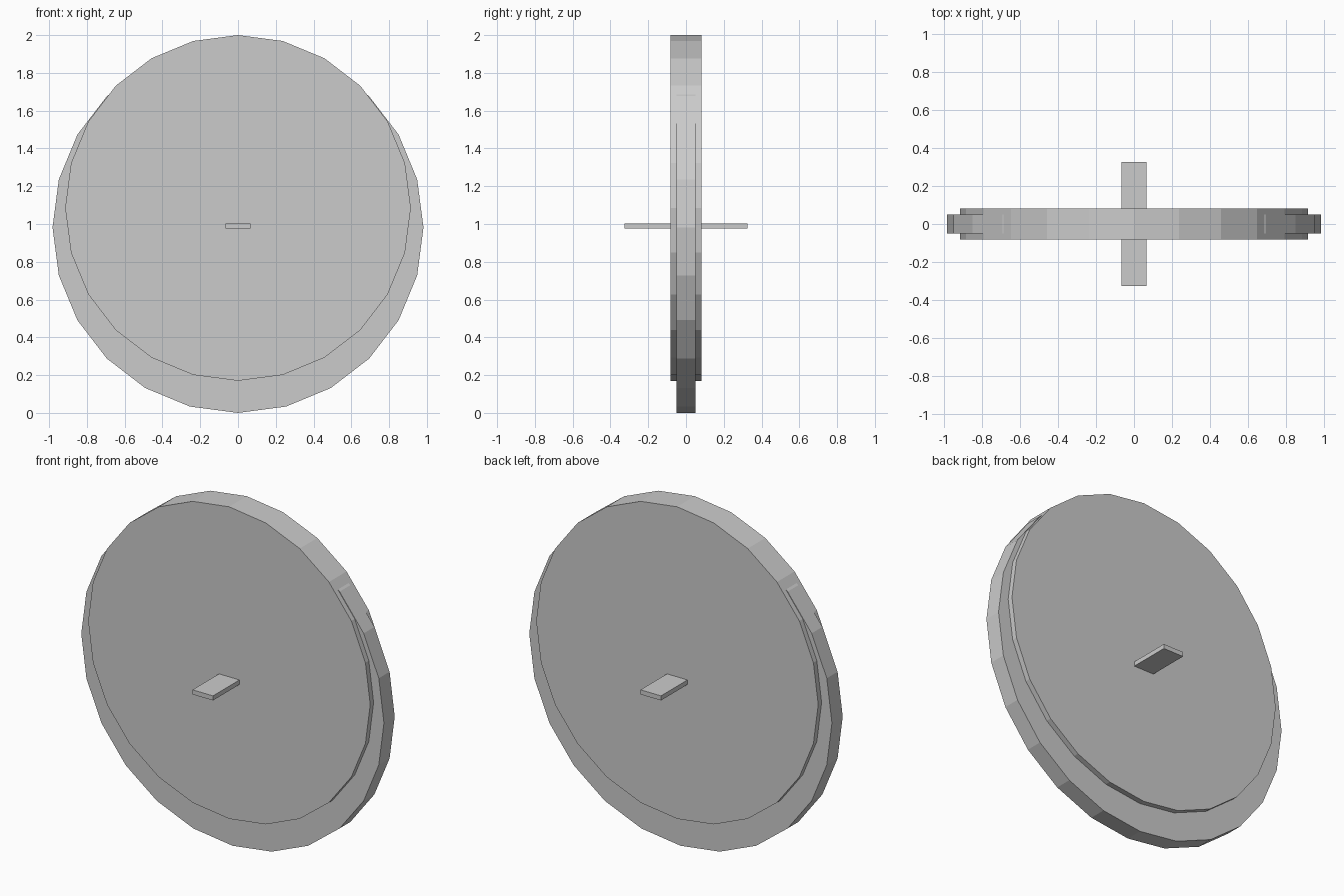
import bpy
from math import radians

if "Cube" in bpy.data.objects:
    bpy.data.objects.remove(bpy.data.objects["Cube"])


def disc(name, radius, thickness, z):
    """Flat 24-sided disc facing front and back."""
    bpy.ops.mesh.primitive_cylinder_add(
        vertices=24, radius=radius, depth=thickness,
        location=(0, 0, z), rotation=(radians(90), 0, 0))
    bpy.context.object.name = name


def box(name, size, z):
    """Box centred on the vertical axis."""
    bpy.ops.mesh.primitive_cube_add(size=1, location=(0, 0, z))
    obj = bpy.context.object
    obj.name = name
    obj.scale = size


# Larger, thinner disc sitting low
disc("lower_disc", 0.982, 0.10, 0.982)

# Smaller, thicker disc raised to the top
disc("upper_disc", 0.915, 0.163, 1.085)

# Flat bar passing through both discs
box("cross_bar", (0.133, 0.653, 0.027), 0.989)
